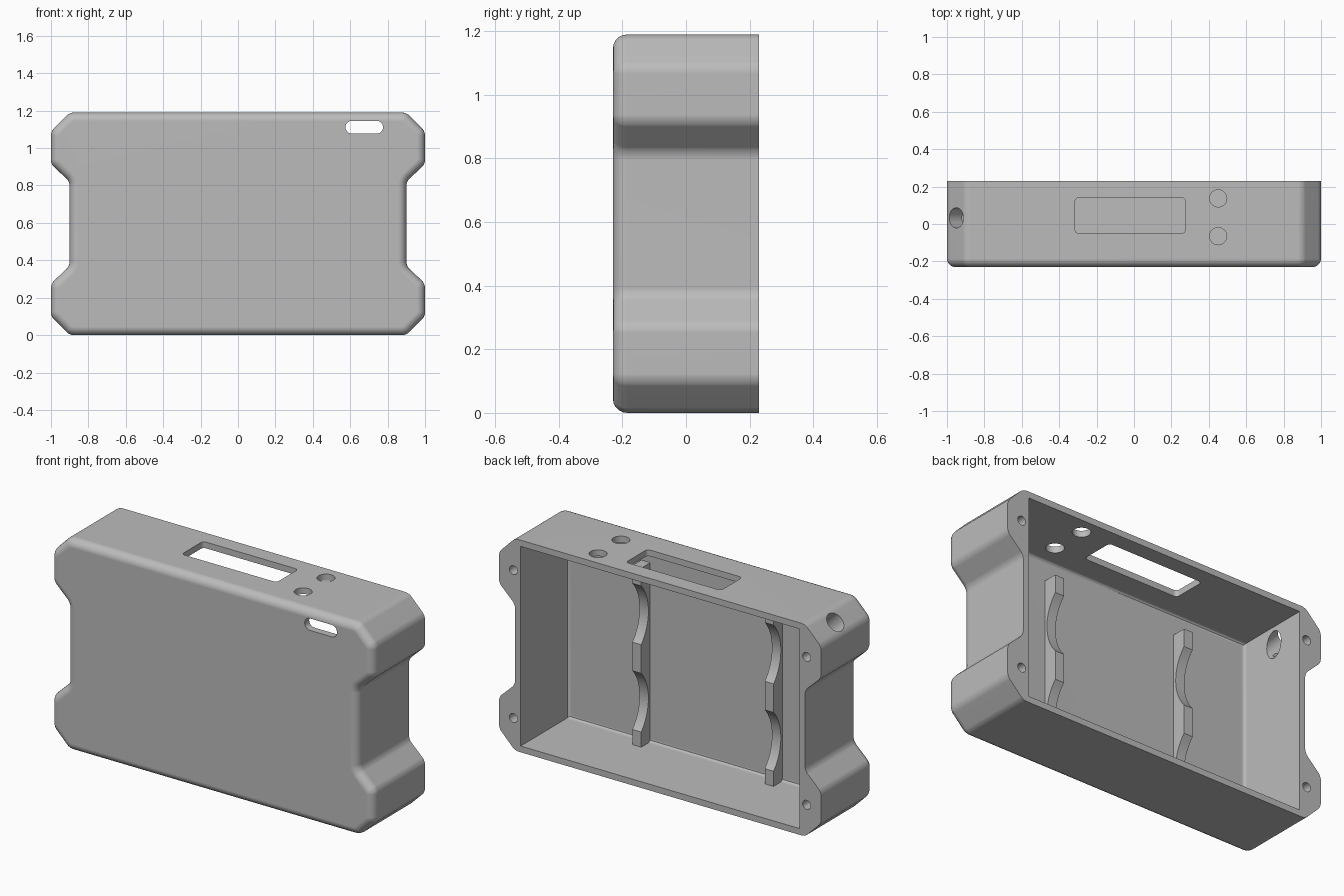
import bpy, bmesh, math
from mathutils import Vector, Matrix

if "Cube" in bpy.data.objects:
    bpy.data.objects.remove(bpy.data.objects["Cube"])

FRONT, BACK, HEIGHT = -0.23, 0.23, 1.19

grey = bpy.data.materials.new("light grey plastic")
grey.use_nodes = True
colour = (0.5, 0.5, 0.5, 1)
grey.diffuse_color = colour
grey.node_tree.nodes["Principled BSDF"].inputs["Base Color"].default_value = colour


def make_object(name, bm):
    bmesh.ops.recalc_face_normals(bm, faces=bm.faces)
    mesh = bpy.data.meshes.new(name)
    bm.to_mesh(mesh)
    bm.free()
    mesh.materials.append(grey)
    obj = bpy.data.objects.new(name, mesh)
    bpy.context.collection.objects.link(obj)
    return obj


def extrude(points, offset):
    """Solid made by sweeping a closed outline along an offset."""
    bm = bmesh.new()
    face = bm.faces.new([bm.verts.new(p) for p in points])
    new = bmesh.ops.extrude_face_region(bm, geom=[face])["geom"]
    verts = [v for v in new if isinstance(v, bmesh.types.BMVert)]
    bmesh.ops.translate(bm, verts=verts, vec=offset)
    return bm


def bevel(bm, rule, width, segments):
    edges = [e for e in bm.edges if rule(*(v.co for v in e.verts))]
    bmesh.ops.bevel(bm, geom=edges, offset=width, segments=segments,
                    profile=0.5, affect='EDGES', clamp_overlap=False)


def along_y(a, b):
    return abs(a.y - b.y) > 0.1


def at_y(y):
    return lambda a, b: abs(a.y - y) < 1e-4 and abs(b.y - y) < 1e-4


def rounded_rect(x0, x1, y0, y1, r, steps=6):
    points = []
    corners = ((x1 - r, y1 - r), (x0 + r, y1 - r), (x0 + r, y0 + r), (x1 - r, y0 + r))
    for quarter, (cx, cy) in enumerate(corners):
        for i in range(steps + 1):
            a = math.pi / 2 * (quarter + i / steps)
            points.append((cx + r * math.cos(a), cy + r * math.sin(a)))
    return points


def cylinder(start, end, radius):
    start, end = Vector(start), Vector(end)
    axis = end - start
    place = Matrix.Translation((start + end) / 2) @ axis.to_track_quat('Z', 'Y').to_matrix().to_4x4()
    bm = bmesh.new()
    bmesh.ops.create_cone(bm, cap_ends=True, segments=32, radius1=radius,
                          radius2=radius, depth=axis.length, matrix=place)
    return bm


def finish(obj):
    bpy.ops.object.select_all(action='DESELECT')
    obj.select_set(True)
    bpy.context.view_layer.objects.active = obj
    bpy.ops.object.shade_smooth_by_angle(angle=math.radians(30))
    normals = obj.modifiers.new("even_shading", 'WEIGHTED_NORMAL')
    normals.keep_sharp = True


# Outer shell: notched outline, softened corners, rounded front edge
quarter = [(0.9, 0), (1, 0.1), (1, 0.275), (0.9, 0.37)]
right = quarter + [(x, HEIGHT - z) for x, z in reversed(quarter)]
outline = right + [(-x, z) for x, z in reversed(right)]
bm = extrude([(x, FRONT, z) for x, z in outline], (0, BACK - FRONT, 0))
bevel(bm, along_y, 0.022, 4)
bevel(bm, at_y(FRONT), 0.045, 5)
case = make_object("case_shell", bm)

# Cavity, open at the back
wall = 0.035
cavity = [(x, -0.19, z) for x, z in
          ((-0.865, wall), (0.865, wall), (0.865, HEIGHT - wall), (-0.865, HEIGHT - wall))]
bm = extrude(cavity, (0, 0.6, 0))
bevel(bm, at_y(-0.19), 0.02, 3)
cutters = [bm]

# Display window and button holes in the top
window = rounded_rect(-0.315, 0.275, -0.05, 0.14, 0.02)
cutters.append(extrude([(x, y, 1.05) for x, y in window], (0, 0, 0.3)))
for y in (0.137, -0.065):
    cutters.append(cylinder((0.45, y, 1.05), (0.45, y, 1.3), 0.046))

# Slot through the front wall
slot = rounded_rect(0.575, 0.775, 1.078, 1.145, 0.032)
cutters.append(extrude([(x, -0.4, z) for x, z in slot], (0, 0.3, 0)))

# Angled socket hole through the corner
cutters.append(cylinder((-1.03, 0.033, 1.22), (-0.80, 0.033, 0.99), 0.054))

# Screw holes in the back rim
for x in (-0.91, 0.91):
    for z in (0.18, HEIGHT - 0.18):
        cutters.append(cylinder((x, 0.0, z), (x, 0.4, z), 0.025))

bpy.context.view_layer.objects.active = case
for bm in cutters:
    cutter = make_object("cutter", bm)
    cutter.hide_render = True
    cut = case.modifiers.new("cut", 'BOOLEAN')
    cut.operation, cut.solver, cut.object = 'DIFFERENCE', 'EXACT', cutter
    bpy.ops.object.modifier_apply(modifier=cut.name)
    bpy.data.objects.remove(cutter)
finish(case)

# Cradle ribs with two round scallops each
RIB_TOP, RADIUS, HALF = 1.04, 0.245, 0.165
depth = math.sqrt(RADIUS ** 2 - HALF ** 2)
spread = math.asin(HALF / RADIUS)
crest = -0.11
profile = [(-0.2, 0.03), (crest, 0.03)]
for centre in (0.285, 0.775):
    for i in range(17):
        a = spread * (i / 8 - 1)
        profile.append((crest + depth - RADIUS * math.cos(a), centre + RADIUS * math.sin(a)))
profile += [(crest, RIB_TOP), (-0.2, RIB_TOP)]
for name, x in (("left_cradle_rib", 0.355), ("right_cradle_rib", -0.467)):
    rib = make_object(name, extrude([(x, y, z) for y, z in profile], (0.055, 0, 0)))
    finish(rib)
